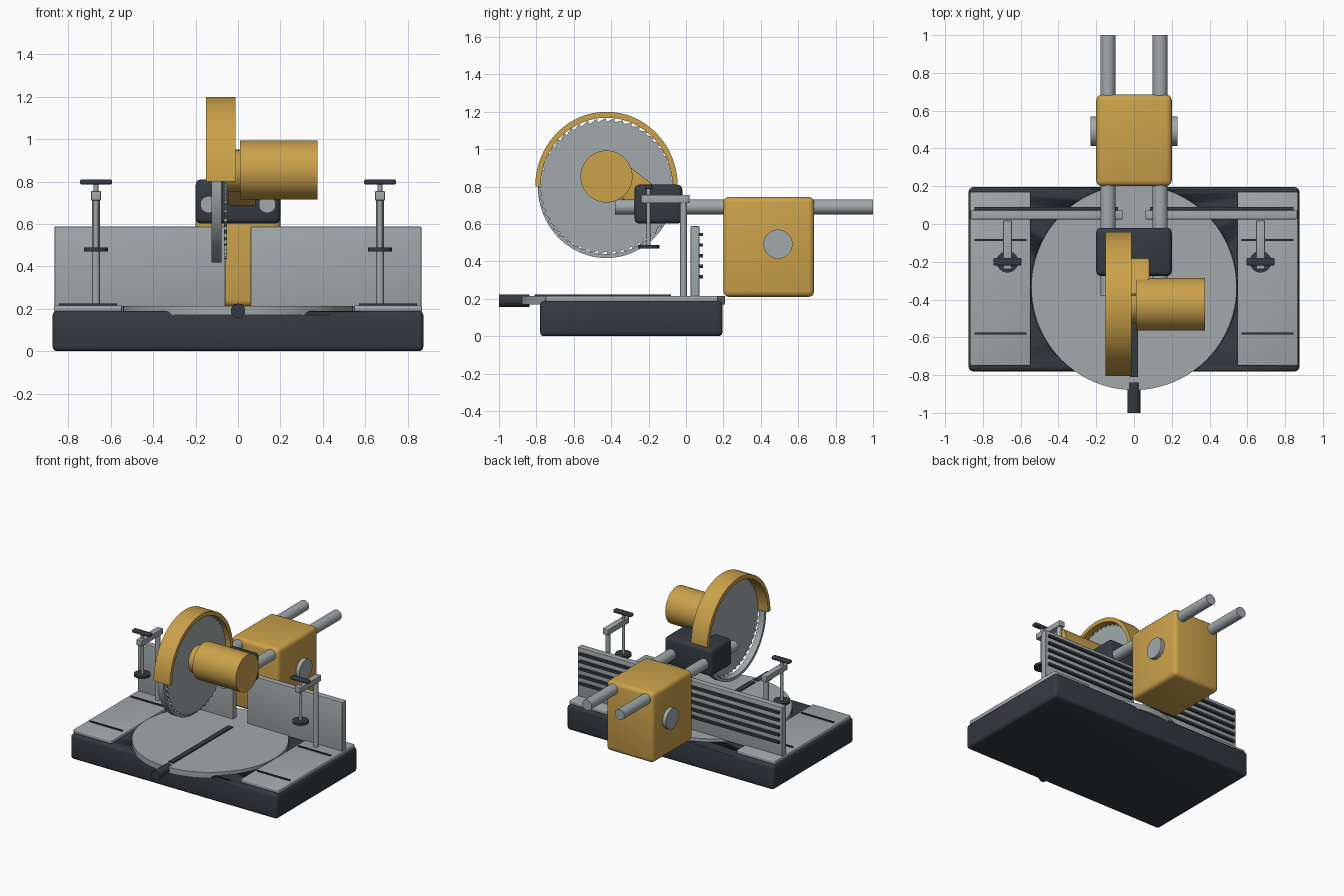
import bpy, bmesh, math
from mathutils import Vector

if "Cube" in bpy.data.objects:
    bpy.data.objects.remove(bpy.data.objects["Cube"])


def material(name, rgb):
    m = bpy.data.materials.new(name)
    m.diffuse_color = (*rgb, 1)
    m.use_nodes = True
    m.node_tree.nodes["Principled BSDF"].inputs["Base Color"].default_value = m.diffuse_color
    return m


GOLD = material("golden_yellow", (0.60, 0.36, 0.07))
GREY = material("metal_grey", (0.36, 0.40, 0.41))
DARK = material("dark_slate", (0.035, 0.043, 0.053))


def finish(bm, name, mat, smooth=True):
    bmesh.ops.recalc_face_normals(bm, faces=bm.faces)
    me = bpy.data.meshes.new(name)
    bm.to_mesh(me)
    bm.free()
    ob = bpy.data.objects.new(name, me)
    bpy.context.collection.objects.link(ob)
    me.materials.append(mat)
    if smooth:
        bpy.ops.object.select_all(action='DESELECT')
        ob.select_set(True)
        bpy.context.view_layer.objects.active = ob
        bpy.ops.object.shade_smooth_by_angle(angle=math.radians(35))
    return ob


def box(name, lo, hi, mat, bevel=0.0, tilt=0.0):
    """Box between two corners, with optional rounded edges and tilt about x."""
    lo, hi = Vector(lo), Vector(hi)
    bm = bmesh.new()
    bmesh.ops.create_cube(bm, size=1)
    for v in bm.verts:
        v.co = Vector(a * b for a, b in zip(v.co, hi - lo))
    if bevel:
        bmesh.ops.bevel(bm, geom=bm.edges[:], offset=bevel, segments=3,
                        profile=0.5, affect='EDGES')
    ob = finish(bm, name, mat, bevel > 0)
    ob.location = (lo + hi) / 2
    ob.rotation_euler.x = tilt
    return ob


def rod(name, p, q, r, mat, sides=40):
    """Cylinder from point p to point q."""
    p, q = Vector(p), Vector(q)
    bm = bmesh.new()
    bmesh.ops.create_cone(bm, cap_ends=True, segments=sides, radius1=r,
                          radius2=r, depth=(q - p).length)
    ob = finish(bm, name, mat)
    ob.location = (p + q) / 2
    ob.rotation_euler = (q - p).to_track_quat('Z', 'Y').to_euler()
    return ob


def arch(name, x0, x1, outer, inner, a0, a1, mat, steps=48):
    """Half-ring shell around the blade axis, in the y-z plane."""
    bm = bmesh.new()
    rings = []
    for i in range(steps + 1):
        a = math.radians(a0 + (a1 - a0) * i / steps)
        c, s = math.cos(a), math.sin(a)
        rings.append([bm.verts.new((x, AXIS_Y + r[0] * c, AXIS_Z + r[1] * s))
                      for x, r in ((x0, outer), (x1, outer), (x1, inner), (x0, inner))])
    for A, B in zip(rings, rings[1:]):
        for k in range(4):
            n = (k + 1) % 4
            bm.faces.new((A[k], A[n], B[n], B[k]))
    bm.faces.new(rings[0])
    bm.faces.new(rings[-1])
    return finish(bm, name, mat)


AXIS_Y, AXIS_Z = -0.425, 0.80
TABLE_Y = -0.335

# Base with a round pocket for the turntable
base = box("base", (-0.875, -0.78, 0), (0.875, 0.195, 0.19), DARK, 0.022)
cutter = rod("pocket_cutter", (0, TABLE_Y, 0.172), (0, TABLE_Y, 0.4), 0.546, DARK, 96)
cutter.hide_render = True
cutter.hide_set(True)
cut = base.modifiers.new("pocket", 'BOOLEAN')
cut.object = cutter
cut.solver = 'EXACT'

# Turntable, kerf slot and front handle
rod("turntable", (0, TABLE_Y, 0.170), (0, TABLE_Y, 0.214), 0.544, GREY, 96)
box("kerf_slot", (-0.02, -0.81, 0.213), (0.02, -0.09, 0.222), DARK)
rod("turn_handle", (0, -1.0, 0.19), (0, -0.838, 0.19), 0.034, DARK)

for s, side in ((-1, "left"), (1, "right")):
    def sbox(name, x0, x1, y, z, mat, bevel=0.0):
        a, b = sorted((s * x0, s * x1))
        return box(f"{side}_{name}", (a, y[0], z[0]), (b, y[1], z[1]), mat, bevel)

    # Side table with slot strips
    sbox("side_table", 0.548, 0.868, (-0.75, 0.17), (0.185, 0.216), GREY, 0.006)
    for y in (-0.085, -0.58):
        sbox("table_slot", 0.57, 0.845, (y - 0.006, y + 0.006), (0.215, 0.224), DARK)

    # Fence with dark ribs on the back
    sbox("fence", 0.06, 0.865, (0.025, 0.072), (0.205, 0.588), GREY, 0.004)
    for i in range(5):
        z = 0.318 + i * 0.0565
        sbox("fence_rib", 0.085, 0.845, (0.07, 0.09), (z - 0.009, z + 0.009), DARK)

    # Work clamp
    x = s * 0.67
    rod(f"{side}_clamp_post", (x, -0.013, 0.2), (x, -0.013, 0.73), 0.018, GREY, 24)
    sbox("clamp_arm", 0.647, 0.693, (-0.24, 0.018), (0.712, 0.755), GREY, 0.003)
    rod(f"{side}_clamp_screw", (x, -0.2, 0.48), (x, -0.2, 0.795), 0.011, GREY, 20)
    rod(f"{side}_clamp_pad", (x, -0.2, 0.47), (x, -0.2, 0.488), 0.057, DARK, 32)
    sbox("clamp_handle", 0.595, 0.745, (-0.22, -0.18), (0.786, 0.81), DARK, 0.008)

    # Slide rail and pivot knob
    rod(f"{side}_slide_rail", (s * 0.138, -0.38, 0.692), (s * 0.138, 1.0, 0.692), 0.04, GREY)
    rod(f"{side}_pivot_knob", (s * 0.18, 0.492, 0.492), (s * 0.23, 0.492, 0.492), 0.078, GREY)

# Rear support block and sliding head
box("rear_support", (-0.2, 0.2, 0.21), (0.2, 0.685, 0.745), GOLD, 0.03)
box("sliding_head", (-0.2, -0.275, 0.602), (0.2, -0.02, 0.81), DARK, 0.025)

# Motor, its hub and the tilted arm joining it to the head
rod("motor", (0.01, AXIS_Y, 0.854), (0.376, AXIS_Y, 0.854), 0.139, GOLD, 64)
rod("motor_hub", (-0.055, AXIS_Y, 0.85), (0.02, AXIS_Y, 0.85), 0.1, GOLD, 48)
box("motor_arm", (-0.045, -0.44, 0.74), (0.083, -0.20, 0.90), GOLD, 0.012, math.radians(-38))

# Toothed saw blade
bm = bmesh.new()
TEETH = 48
front, back = [], []
for i in range(TEETH * 2):
    # Sloped saw tooth: tip and root share nearly the same angle
    a = 2 * math.pi * (i // 2 + (0.12 if i % 2 else 0)) / TEETH
    r = 0.366 if i % 2 else 0.347
    y, z = AXIS_Y + r * math.cos(a), AXIS_Z + r * math.sin(a)
    front.append(bm.verts.new((-0.053, y, z)))
    back.append(bm.verts.new((-0.065, y, z)))
bm.faces.new(front)
bm.faces.new(back)
for i in range(TEETH * 2):
    j = (i + 1) % (TEETH * 2)
    bm.faces.new((front[i], front[j], back[j], back[i]))
finish(bm, "saw_blade", GREY, False)

# Upper and lower blade guards
arch("upper_guard", -0.15, -0.012, (0.381, 0.40), (0.353, 0.368), 0, 180, GOLD)
arch("lower_guard", -0.125, -0.078, (0.367, 0.382), (0.347, 0.36), 180, 360, GREY)
